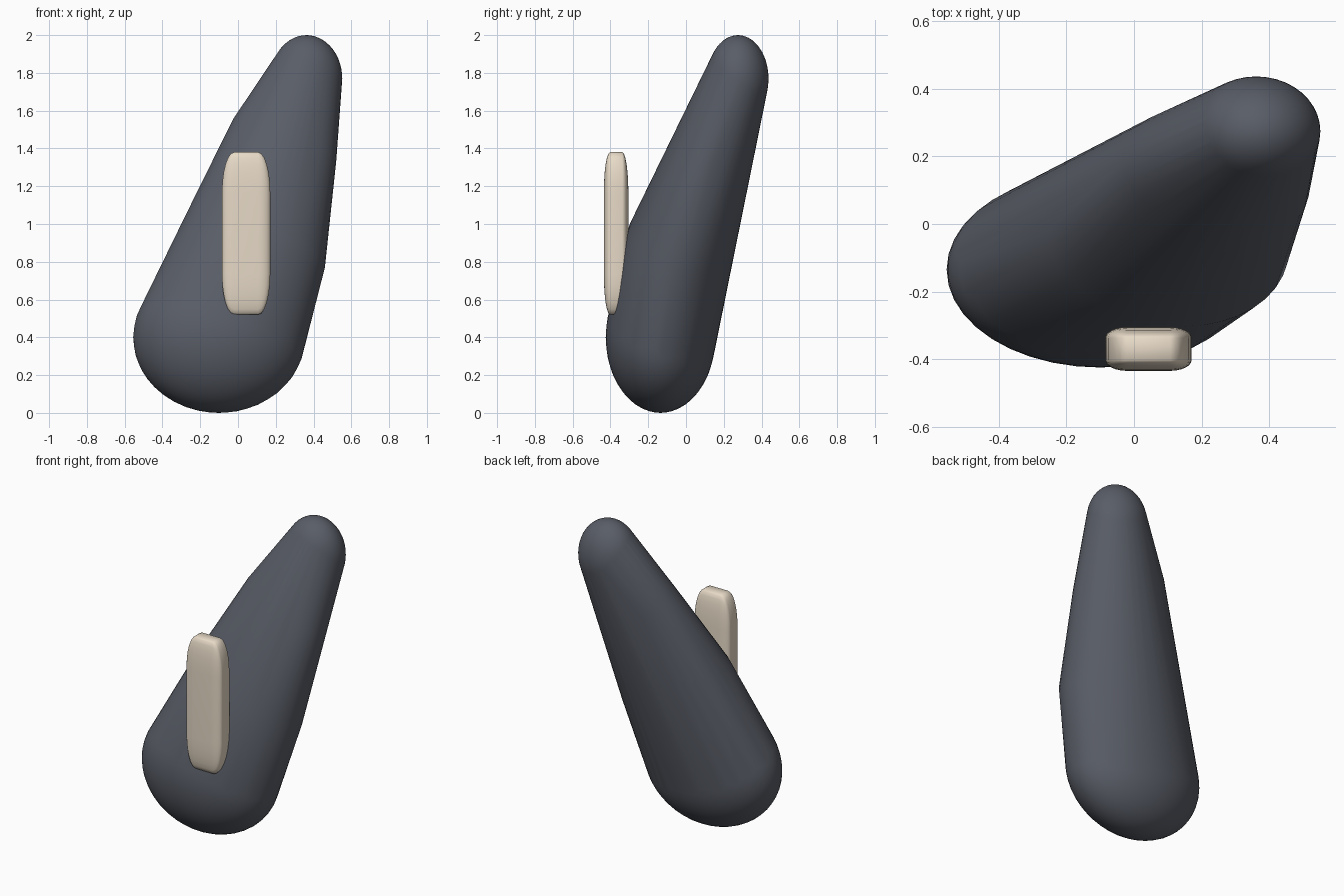
import bpy, bmesh, math
from mathutils import Matrix, Vector

if "Cube" in bpy.data.objects:
    bpy.data.objects.remove(bpy.data.objects["Cube"])


def finish(bm, name, color, angle):
    mesh = bpy.data.meshes.new(name)
    bm.to_mesh(mesh)
    bm.free()
    ob = bpy.data.objects.new(name, mesh)
    bpy.context.collection.objects.link(ob)
    mat = bpy.data.materials.new(name + "_colour")
    mat.diffuse_color = (*color, 1)
    mat.use_nodes = True
    mat.node_tree.nodes["Principled BSDF"].inputs["Base Color"].default_value = mat.diffuse_color
    mesh.materials.append(mat)
    bpy.ops.object.select_all(action='DESELECT')
    ob.select_set(True)
    bpy.context.view_layer.objects.active = ob
    bpy.ops.object.shade_smooth_by_angle(angle=math.radians(angle))
    return ob


def ellipsoid(bm, center, radii):
    m = Matrix.Translation(center) @ Matrix.Diagonal((*radii, 1))
    bmesh.ops.create_icosphere(bm, subdivisions=4, radius=1, matrix=m)


def tilted_ring(bm, center, rx, ry, skew, count=40):
    # cross-section roughly perpendicular to the leaning axis
    for i in range(count):
        t = 2 * math.pi * i / count
        x = rx * math.cos(t)
        y = ry * math.sin(t) - skew * math.cos(t)
        bm.verts.new(Vector(center) + Vector((x, y, -0.43 * x - 0.29 * y)))


# leaning tapered body: hull around end bulbs and two cross-sections
bm = bmesh.new()
ellipsoid(bm, (-0.10, -0.135, 0.40), (0.455, 0.29, 0.40))
ellipsoid(bm, (0.362, 0.275, 1.77), (0.19, 0.162, 0.23))
tilted_ring(bm, (0.095, -0.03, 0.915), 0.365, 0.27, 0.04)
tilted_ring(bm, (0.245, 0.15, 1.44), 0.275, 0.195, 0.04)
points = [v.co.copy() for v in bm.verts]
bm.free()
bm = bmesh.new()
for p in points:
    bm.verts.new(p)
bmesh.ops.convex_hull(bm, input=bm.verts[:])
bmesh.ops.delete(bm, geom=[v for v in bm.verts if not v.link_faces], context='VERTS')
bmesh.ops.recalc_face_normals(bm, faces=bm.faces[:])
finish(bm, "leaning_body", (0.10, 0.11, 0.135), 40)

# pale rounded plate on the front
bm = bmesh.new()
bmesh.ops.create_cube(bm, size=2)
bmesh.ops.bevel(bm, geom=bm.edges[:], offset=0.5, segments=6, profile=0.5, affect='EDGES')
bmesh.ops.scale(bm, vec=(0.128, 0.065, 0.43), verts=bm.verts[:])
bmesh.ops.translate(bm, vec=(0.043, -0.37, 0.95), verts=bm.verts[:])
finish(bm, "front_plate", (0.80, 0.70, 0.57), 50)
